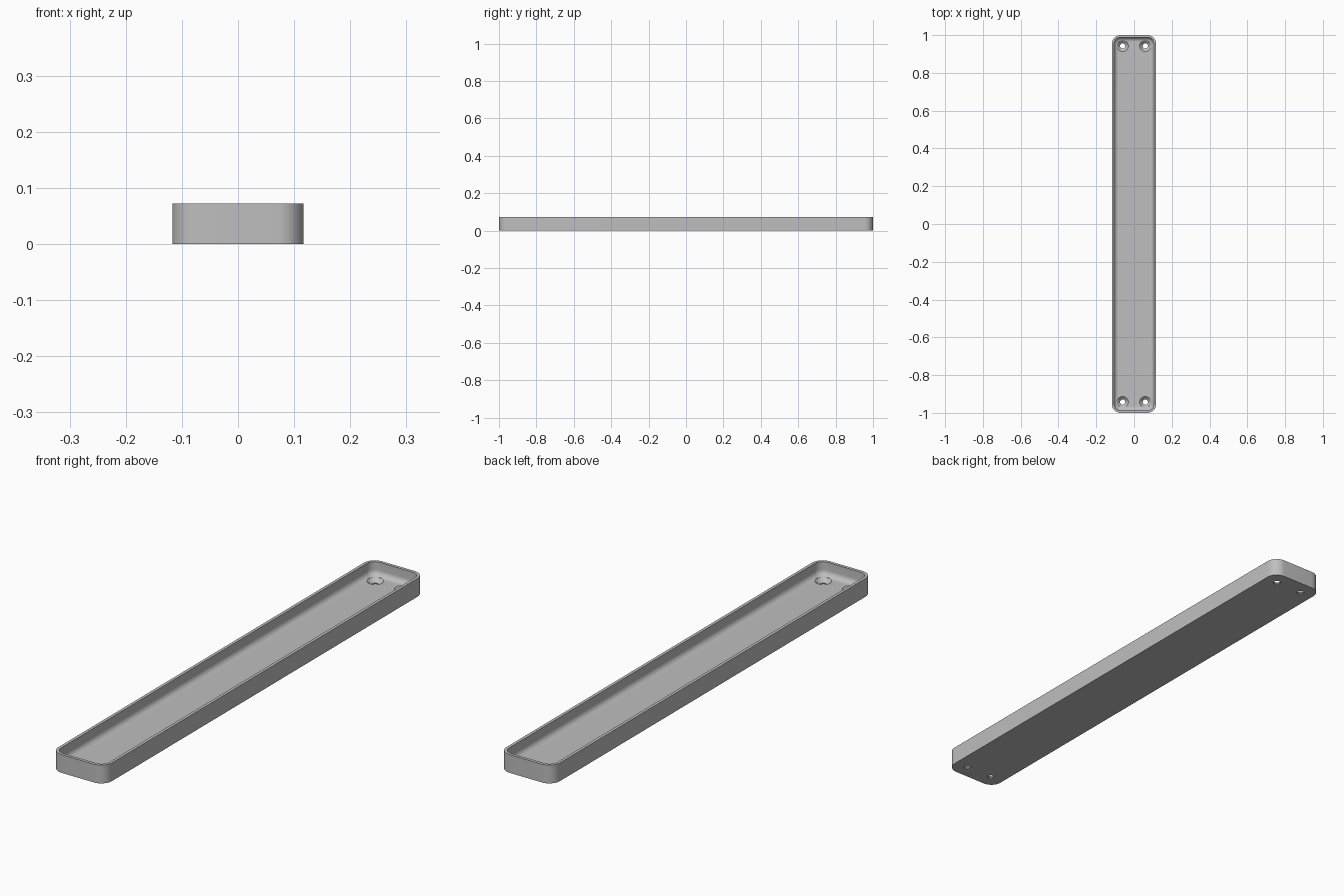
import bpy, bmesh, math

cube = bpy.data.objects.get("Cube")
if cube:
    bpy.data.objects.remove(cube, do_unlink=True)

HALF_X, HALF_Y, HEIGHT = 0.117, 1.0, 0.072
CORNER, WALL, FLOOR, FILLET = 0.046, 0.012, 0.019, 0.022
STEPS = 12

grey = bpy.data.materials.new("plain grey")
grey.use_nodes = True
colour = (0.52, 0.52, 0.52, 1)
grey.diffuse_color = colour
grey.node_tree.nodes["Principled BSDF"].inputs["Base Color"].default_value = colour


def ring(bm, inset, z):
    """Rounded rectangle of vertices, inset from the outer outline."""
    r = CORNER - inset
    verts = []
    for i, (sx, sy) in enumerate([(1, 1), (-1, 1), (-1, -1), (1, -1)]):
        for k in range(STEPS + 1):
            a = math.pi / 2 * (i + k / STEPS)
            verts.append(bm.verts.new((sx * (HALF_X - CORNER) + r * math.cos(a),
                                       sy * (HALF_Y - CORNER) + r * math.sin(a), z)))
    return verts


def loft(name, rings_of):
    """Skin a stack of rings and cap both ends."""
    bm = bmesh.new()
    rings = rings_of(bm)
    for a, b in zip(rings, rings[1:]):
        n = len(a)
        for i in range(n):
            bm.faces.new((a[i], a[(i + 1) % n], b[(i + 1) % n], b[i]))
    bm.faces.new(rings[0][::-1])
    bm.faces.new(rings[-1])
    bmesh.ops.recalc_face_normals(bm, faces=bm.faces)
    mesh = bpy.data.meshes.new(name)
    bm.to_mesh(mesh)
    bm.free()
    mesh.materials.append(grey)
    obj = bpy.data.objects.new(name, mesh)
    bpy.context.collection.objects.link(obj)
    return obj


# Tray: outer wall, rim, inner wall, rounded inner edge and floor
def tray_rings(bm):
    rings = [ring(bm, 0, 0), ring(bm, 0, HEIGHT), ring(bm, WALL, HEIGHT)]
    for k in range(9):
        a = math.pi / 2 * k / 8
        rings.append(ring(bm, WALL + FILLET * (1 - math.cos(a)),
                          FLOOR + FILLET * (1 - math.sin(a))))
    return rings


tray = loft("tray", tray_rings)


# Countersunk screw holes near the four corners
def hole_rings(cx, cy):
    def build(bm):
        profile = [(0.014, -0.02), (0.014, 0.004), (0.03, FLOOR), (0.03, 0.06)]
        return [[bm.verts.new((cx + r * math.cos(t * math.tau / 40),
                               cy + r * math.sin(t * math.tau / 40), z))
                 for t in range(40)] for r, z in profile]
    return build


cutters = []
for sx in (-1, 1):
    for sy in (-1, 1):
        cutter = loft("hole_cutter", hole_rings(sx * 0.06, sy * 0.943))
        cutter.hide_render = True
        cutters.append(cutter)
        cut = tray.modifiers.new("screw hole", "BOOLEAN")
        cut.operation = "DIFFERENCE"
        cut.solver = "EXACT"
        cut.object = cutter

# Apply the cuts, then drop the cutters
bpy.ops.object.select_all(action="DESELECT")
bpy.context.view_layer.objects.active = tray
tray.select_set(True)
for name in [m.name for m in tray.modifiers]:
    bpy.ops.object.modifier_apply(modifier=name)
for cutter in cutters:
    bpy.data.objects.remove(cutter, do_unlink=True)
bpy.ops.object.shade_smooth_by_angle(angle=math.radians(30))
